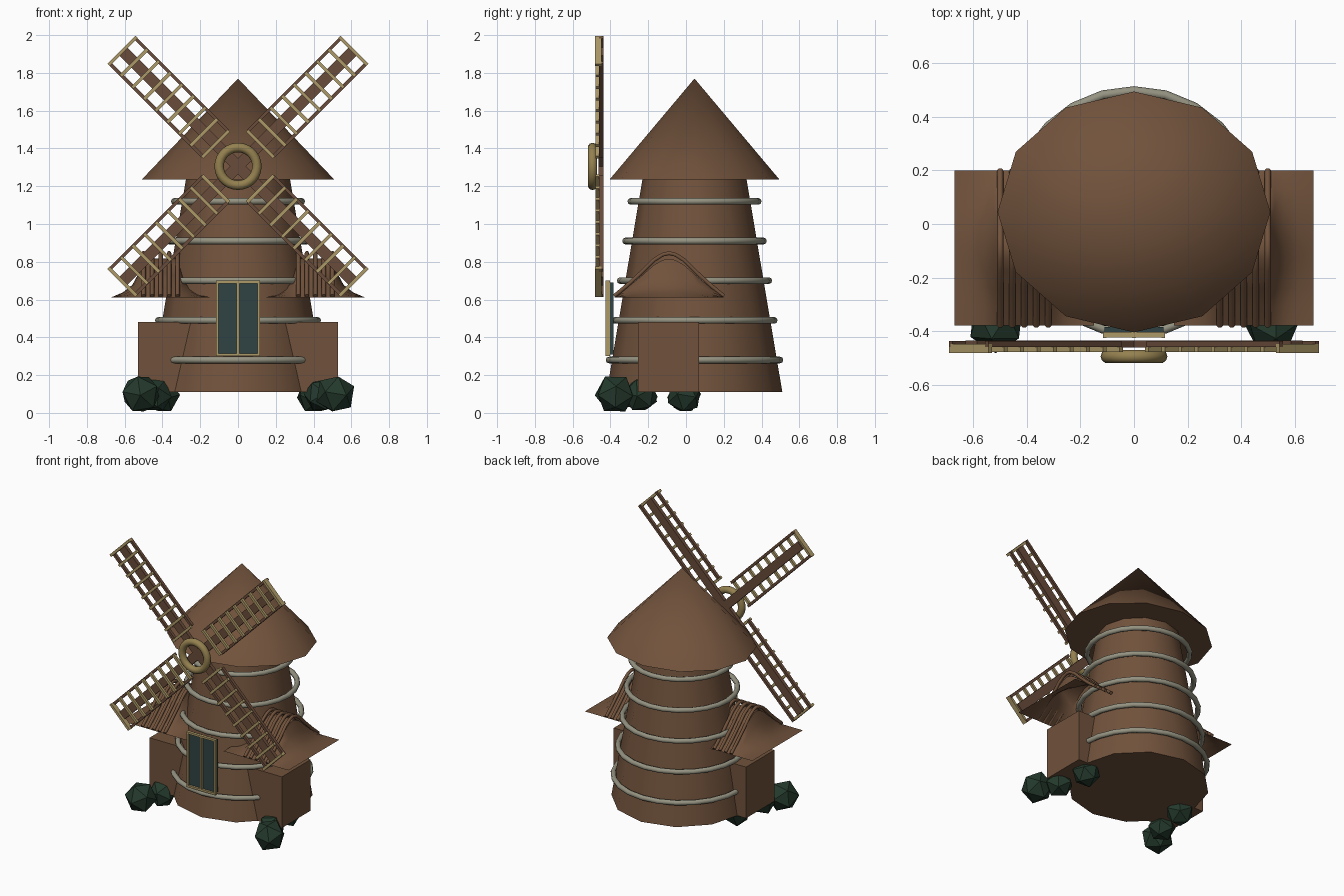
import bpy, bmesh, math
from mathutils import Matrix, Vector

if "Cube" in bpy.data.objects:
    bpy.data.objects.remove(bpy.data.objects["Cube"])


def material(name, rgb):
    m = bpy.data.materials.new(name)
    m.diffuse_color = (*rgb, 1)
    m.use_nodes = True
    m.node_tree.nodes["Principled BSDF"].inputs["Base Color"].default_value = m.diffuse_color
    return m


BROWN = material("brown_wood", (0.165, 0.085, 0.045))
DARK = material("sail_wood", (0.14, 0.07, 0.042))
TAN = material("tan_trim", (0.42, 0.32, 0.14))
GOLD = material("hub_gold", (0.30, 0.22, 0.08))
STONE = material("band_grey", (0.30, 0.29, 0.22))
GLASS = material("dark_glass", (0.03, 0.055, 0.055))
LEAF = material("leaf_green", (0.018, 0.042, 0.026))
CY = 0.045                       # tower axis in y
HUB = Vector((0, 0, 1.305))      # sail axis


def finish(bm, name, mat, smooth=None):
    me = bpy.data.meshes.new(name)
    bm.to_mesh(me)
    bm.free()
    me.materials.append(mat)
    ob = bpy.data.objects.new(name, me)
    bpy.context.collection.objects.link(ob)
    if smooth:
        bpy.ops.object.select_all(action='DESELECT')
        bpy.context.view_layer.objects.active = ob
        ob.select_set(True)
        bpy.ops.object.shade_smooth_by_angle(angle=math.radians(smooth))
    return ob


def add_box(bm, lo, hi, turn=Matrix()):
    lo, hi = Vector(lo), Vector(hi)
    m = turn @ Matrix.Translation((lo + hi) / 2) @ Matrix.Diagonal((*(hi - lo), 1))
    bmesh.ops.create_cube(bm, size=1, matrix=m)


def cone(name, r1, r2, z1, z2, scale, mat):
    bm = bmesh.new()
    m = Matrix.Translation((0, CY, (z1 + z2) / 2)) @ Matrix.Diagonal((*scale, 1, 1))
    bmesh.ops.create_cone(bm, cap_ends=True, segments=12, radius1=r1, radius2=r2,
                          depth=z2 - z1, matrix=m)
    bmesh.ops.remove_doubles(bm, verts=bm.verts, dist=1e-5)
    return finish(bm, name, mat, 40)


def torus(name, major, minor, n, k, place, mat):
    bm = bmesh.new()
    rings = []
    for i in range(n):
        a = 2 * math.pi * i / n
        rings.append([bm.verts.new(place @ Vector((
            (major + minor * math.cos(t)) * math.cos(a),
            (major + minor * math.cos(t)) * math.sin(a),
            minor * math.sin(t)))) for t in (2 * math.pi * j / k for j in range(k))])
    for i in range(n):
        p, q = rings[i], rings[(i + 1) % n]
        for j in range(k):
            bm.faces.new((p[j], q[j], q[(j + 1) % k], p[(j + 1) % k]))
    return finish(bm, name, mat, 60)


# Tower body and conical cap
cone("tower", 0.465, 0.275, 0.11, 1.24, (1, 1), BROWN)
cone("cap_roof", 1.0, 0.0, 1.235, 1.77, (0.51, 0.45), BROWN)

# Bands round the tower
for i, r in enumerate((0.452, 0.422, 0.393, 0.365, 0.337)):
    torus("tower_band", r, 0.018, 24, 8,
          Matrix.Translation((0, CY, 0.28 + 0.21 * i)), STONE)

# Front window: glass panel and frame
bm = bmesh.new()
add_box(bm, (-0.11, -0.41, 0.31), (0.11, -0.385, 0.69))
finish(bm, "window_glass", GLASS)
bm = bmesh.new()
for x in (-0.109, 0, 0.109):
    add_box(bm, (x - 0.007, -0.426, 0.30), (x + 0.007, -0.403, 0.70))
for z in (0.307, 0.693):
    add_box(bm, (-0.115, -0.425, z - 0.007), (0.115, -0.404, z + 0.007))
finish(bm, "window_frame", TAN)

# Sails: beam and rails in wood, rungs and tip bar in tan
wood, rungs = bmesh.new(), bmesh.new()
for k in range(4):
    turn = Matrix.Translation(HUB) @ Matrix.Rotation(math.radians(45 + 90 * k), 4, 'Y')
    add_box(wood, (0, -0.462, -0.03), (0.86, -0.436, 0.03), turn)
    for s in (-0.095, 0.095):
        add_box(wood, (0.17, -0.46, s - 0.009), (0.873, -0.438, s + 0.009), turn)
    for i in range(9):
        d = 0.168 + 0.087 * i
        add_box(rungs, (d - 0.009, -0.478, -0.1), (d + 0.009, -0.46, 0.1), turn)
    add_box(rungs, (0.855, -0.483, -0.105), (0.873, -0.448, 0.105), turn)
finish(wood, "sail_wood_frame", DARK)
finish(rungs, "sail_rungs", TAN)

# Hub ring
torus("hub_ring", 0.1, 0.025, 28, 10,
      Matrix.Translation((0, -0.495, HUB.z)) @ Matrix.Rotation(math.pi / 2, 4, 'X'), GOLD)

# Side annexes: box, flared tent roof, roof ribs, bushes
GABLE = [(-0.29, 0), (-0.22, 0.055), (-0.15, 0.115), (-0.08, 0.18), (-0.035, 0.207),
         (0, 0.215), (0.035, 0.207), (0.08, 0.18), (0.15, 0.115), (0.22, 0.055), (0.29, 0)]
FLARE = [(-0.26, 0), (-0.20, 0.12), (-0.15, 0.3), (-0.115, 0.6), (-0.09, 0.95),
         (0.09, 0.95), (0.115, 0.6), (0.15, 0.3), (0.20, 0.12), (0.26, 0)]
RX, RY, RZ = 0.41, -0.09, 0.612  # annex roof centre
BUSHES = [(0.515, -0.375, 0.1, 0.108, 0.3), (0.44, -0.24, 0.095, 0.095, 1.1),
          (0.40, -0.01, 0.09, 0.095, 2.0)]

for side in (-1, 1):
    bm = bmesh.new()
    xs = sorted((side * 0.2, side * 0.53))
    add_box(bm, (xs[0], -0.255, 0.11), (xs[1], 0.07, 0.48))
    finish(bm, "annex_wall", BROWN)

    bm = bmesh.new()
    rows = [[bm.verts.new((side * (RX + x), RY + y, RZ + h * f)) for y, h in GABLE]
            for x, f in FLARE]
    for p, q in zip(rows, rows[1:]):
        for j in range(len(GABLE) - 1):
            bm.faces.new((p[j], q[j], q[j + 1], p[j + 1]))
    bmesh.ops.recalc_face_normals(bm, faces=bm.faces)
    if sum(f.normal.z for f in bm.faces) < 0:
        bmesh.ops.reverse_faces(bm, faces=bm.faces)
    finish(bm, "annex_roof", BROWN, 50)

    for i in range(5):
        cu = bpy.data.curves.new("roof_rib", 'CURVE')
        cu.dimensions = '3D'
        cu.bevel_depth = 0.012
        cu.bevel_resolution = 1
        cu.use_fill_caps = True
        sp = cu.splines.new('POLY')
        sp.points.add(len(GABLE) - 1)
        for pt, (y, h) in zip(sp.points, GABLE):
            pt.co = (side * (RX + (i - 2) * 0.045), RY + y, RZ + h * 1.06 + 0.006, 1)
        cu.materials.append(BROWN)
        rib = bpy.data.objects.new("roof_rib", cu)
        bpy.context.collection.objects.link(rib)
        bpy.ops.object.select_all(action='DESELECT')
        bpy.context.view_layer.objects.active = rib
        rib.select_set(True)
        bpy.ops.object.convert(target='MESH')

    for x, y, z, r, a in BUSHES:
        bm = bmesh.new()
        m = (Matrix.Translation((side * x, y, z)) @ Matrix.Rotation(a * side, 4, 'Z')
             @ Matrix.Rotation(0.55, 4, 'X'))
        bmesh.ops.create_icosphere(bm, subdivisions=1, radius=r, matrix=m)
        for v in bm.verts:
            v.co.z = max(v.co.z, 0)
        finish(bm, "bush", LEAF)
